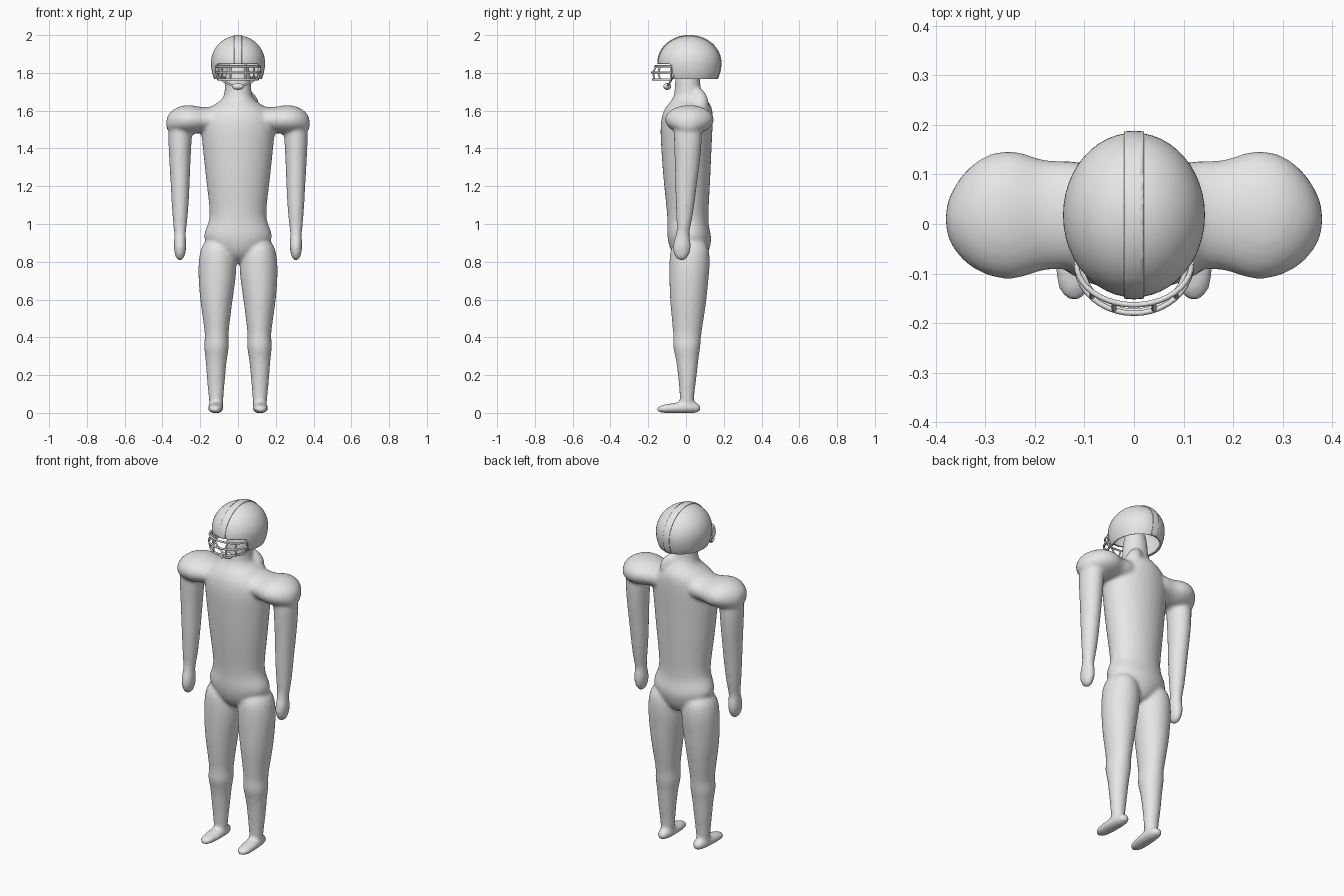
import bpy
import bmesh
from math import sin, cos, pi, radians
from mathutils import Vector

cube = bpy.data.objects.get("Cube")
if cube:
    bpy.data.objects.remove(cube, do_unlink=True)

GREY = (0.8, 0.8, 0.8, 1)
grey = bpy.data.materials.new("light_grey")
grey.use_nodes = True
grey.diffuse_color = GREY
grey.node_tree.nodes["Principled BSDF"].inputs["Base Color"].default_value = GREY


def finish(name, data):
    obj = bpy.data.objects.new(name, data)
    bpy.context.collection.objects.link(obj)
    data.materials.append(grey)
    return obj


def mesh_object(name, bm):
    bmesh.ops.recalc_face_normals(bm, faces=bm.faces)
    for face in bm.faces:
        face.smooth = True
    mesh = bpy.data.meshes.new(name)
    bm.to_mesh(mesh)
    bm.free()
    return finish(name, mesh)


def loft(bm, rings, axis="z", side=1, sides=16):
    """Skin oval rings (position, centre a, centre b, radius a, radius b) along an axis."""
    loops = []
    for t, a, b, ra, rb in rings:
        loop = []
        for i in range(sides):
            ang = 2 * pi * i / sides
            u, v = a + ra * cos(ang), b + rb * sin(ang)
            x, y, z = {"x": (t, u, v), "y": (u, t, v), "z": (u, v, t)}[axis]
            loop.append(bm.verts.new((x * side, y, z)))
        loops.append(loop)
    for low, high in zip(loops, loops[1:]):
        for i in range(sides):
            j = (i + 1) % sides
            bm.faces.new((low[i], low[j], high[j], high[i]))
    bm.faces.new(loops[0])
    bm.faces.new(loops[-1])


# Body: torso with neck, then shoulders, arms, legs and feet on both sides
TORSO = [
    (.79, 0, .03, .04, .05), (.84, 0, .02, .13, .10), (.92, 0, .02, .192, .122),
    (.97, 0, .012, .178, .114), (1.02, 0, .01, .151, .11), (1.1, 0, .008, .155, .115),
    (1.25, 0, .004, .175, .128), (1.4, 0, .002, .19, .136), (1.5, 0, .002, .202, .142),
    (1.57, 0, .006, .2, .139), (1.62, 0, .015, .15, .128), (1.655, 0, .02, .088, .095),
    (1.69, 0, .01, .07, .072), (1.76, 0, .008, .072, .068), (1.84, 0, .01, .06, .06),
    (1.87, 0, .01, .03, .03)]
SHOULDER = [
    (.06, .02, 1.56, .12, .08), (.17, .018, 1.55, .107, .066), (.21, .018, 1.552, .124, .072),
    (.25, .018, 1.552, .136, .08), (.3, .018, 1.552, .126, .078), (.345, .014, 1.545, .093, .062),
    (.372, .01, 1.535, .05, .045), (.38, .01, 1.53, .02, .02)]
ARM = [
    (1.57, .3, .01, .06, .07), (1.48, .307, .01, .066, .078), (1.35, .308, .009, .058, .07),
    (1.2, .306, 0, .051, .058), (1.1, .306, -.005, .046, .05), (1.0, .307, -.01, .038, .04),
    (.945, .307, -.018, .029, .032), (.89, .307, -.022, .036, .053),
    (.84, .307, -.024, .03, .046), (.805, .307, -.024, .015, .02)]
LEG = [
    (.93, .11, .02, .08, .1), (.8, .108, .02, .106, .112), (.7, .111, .015, .1, .105),
    (.6, .115, .012, .088, .1), (.45, .113, .008, .067, .08), (.4, .113, .006, .062, .074),
    (.35, .114, .003, .07, .076), (.3, .115, .006, .058, .062), (.2, .117, .008, .051, .051),
    (.1, .116, .005, .041, .039), (.05, .116, .005, .038, .038), (.02, .116, .005, .03, .03)]
FOOT = [
    (-.156, .121, .018, .016, .012), (-.13, .121, .021, .037, .022), (-.07, .119, .025, .044, .027),
    (0, .116, .03, .041, .034), (.05, .115, .028, .036, .031), (.08, .115, .024, .016, .016)]

bm = bmesh.new()
loft(bm, TORSO)
for side in (1, -1):
    loft(bm, SHOULDER, "x", side)
    loft(bm, ARM, "z", side)
    loft(bm, LEG, "z", side)
    loft(bm, FOOT, "y", side)
# Small fold behind the left of the neck
loft(bm, [(1.6, .06, .07, .05, .06), (1.65, .07, .075, .044, .045),
          (1.69, .05, .075, .038, .035), (1.72, .035, .06, .02, .02)])
body = mesh_object("body", bm)
body.modifiers.new("rounding", "SUBSURF").levels = 2
body.modifiers["rounding"].render_levels = 2
blend = body.modifiers.new("blend", "REMESH")
blend.mode = "VOXEL"
blend.voxel_size = .01
blend.use_smooth_shade = True
relax = body.modifiers.new("relax", "SMOOTH")
relax.factor = .5
relax.iterations = 6

# Helmet shell and centre ridge share the same dome and face opening
BROW, JAW, RIM = 1.848, -.085, 1.768
CENTRE = Vector((0, .018, 1.853))


def dome(grow, half_width=None):
    bm = bmesh.new()
    bmesh.ops.create_uvsphere(bm, u_segments=48, v_segments=32, radius=1)
    for v in bm.verts:
        depth = .144 if v.co.z > 0 else .18
        size = Vector((.143 + grow, .166 + grow, depth + grow))
        v.co = v.co * size + CENTRE

    def cut(co, no, outer=False):
        bmesh.ops.bisect_plane(bm, geom=bm.verts[:] + bm.edges[:] + bm.faces[:],
                               plane_co=co, plane_no=no, clear_outer=outer)

    cut((0, 0, RIM), (0, 0, -1), True)
    cut((0, 0, BROW), (0, 0, 1))
    cut((0, JAW, BROW), (0, 1, .25))
    hole = []
    for f in bm.faces:
        c = f.calc_center_median()
        if c.z < BROW and c.y - JAW + .25 * (c.z - BROW) < 0:
            hole.append(f)
    bmesh.ops.delete(bm, geom=hole, context="FACES")
    if half_width:
        for s in (1, -1):
            cut((s * half_width, 0, 0), (s, 0, 0), True)
    return bm


for name, bm, thick in (("helmet_shell", dome(0), .01), ("helmet_ridge", dome(.004, .02), .006)):
    part = mesh_object(name, bm)
    wall = part.modifiers.new("wall", "SOLIDIFY")
    wall.thickness = thick
    wall.offset = -1
    bpy.context.view_layer.objects.active = part
    part.select_set(True)
    bpy.ops.object.shade_smooth_by_angle(angle=radians(35))
    part.select_set(False)


def rod(name, points, radius):
    curve = bpy.data.curves.new(name, "CURVE")
    curve.dimensions = "3D"
    curve.bevel_depth = radius
    curve.bevel_resolution = 2
    curve.use_fill_caps = True
    spline = curve.splines.new("POLY")
    spline.points.add(len(points) - 1)
    for p, co in zip(spline.points, points):
        p.co = (*co, 1)
    return finish(name, curve)


def bar_point(x, width, tip):
    return -.08 + (tip + .08) * max(0, 1 - (x / width) ** 2) ** .5


# Face mask: curved bars, then uprights
BARS = [("upper_bar", .116, -.163, 1.835), ("middle_bar", .116, -.18, 1.803),
        ("lower_bar", .105, -.176, 1.765)]
for name, width, tip, z in BARS:
    xs = [width * sin(pi * (i / 20 - .5)) for i in range(21)]
    rod(name, [(x, bar_point(x, width, tip), z) for x in xs], .0055)
for x in (-.085, -.04, .04, .085):
    rod("mask_upright", [(x, bar_point(x, w, tip), z) for _, w, tip, z in BARS], .005)
for s in (1, -1):
    rod("mask_side", [(s * w, -.08, z) for _, w, _, z in BARS], .005)
    rod("chin_strap", [(s * .115, -.065, 1.785), (s * .07, -.085, 1.75), (s * .02, -.1, 1.73)], .005)

# Chin cup
bm = bmesh.new()
bmesh.ops.create_uvsphere(bm, u_segments=24, v_segments=12, radius=1)
for v in bm.verts:
    v.co = v.co * Vector((.032, .02, .018)) + Vector((0, -.1, 1.728))
mesh_object("chin_cup", bm)
